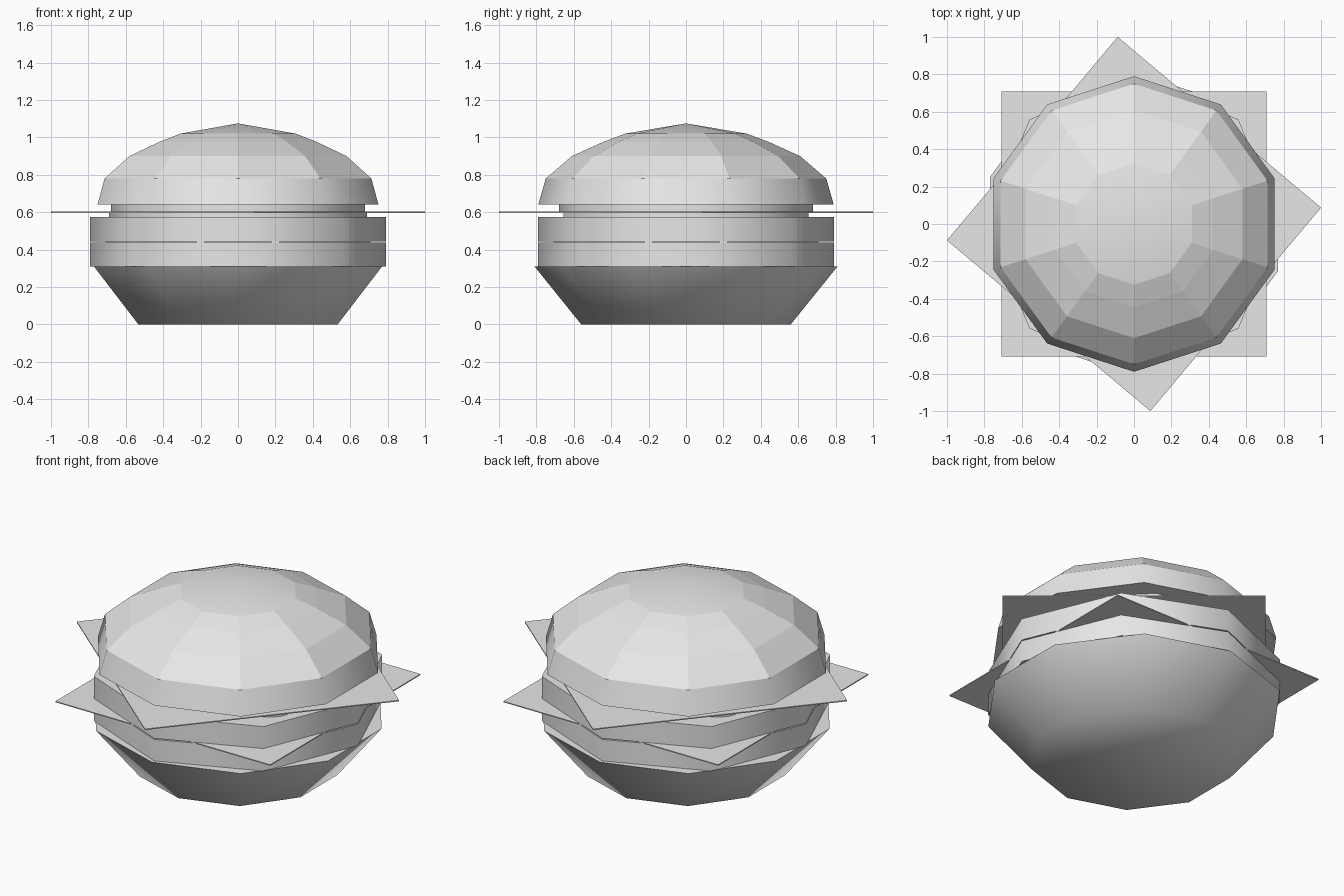
import bpy, bmesh
from math import sin, cos, radians, tau

cube = bpy.data.objects.get("Cube")
if cube:
    bpy.data.objects.remove(cube, do_unlink=True)

grey = bpy.data.materials.new("plain_grey")
grey.use_nodes = True
grey.diffuse_color = (0.8, 0.8, 0.8, 1)
grey.node_tree.nodes["Principled BSDF"].inputs["Base Color"].default_value = (0.8, 0.8, 0.8, 1)


def layer(name, sides, profile, turn=0, smooth=(), soft_rings=()):
    """Stack polygon rings (radius, height); smooth lists the bands shaded round,
    soft_rings the rings whose edges stay soft. A zero radius closes to a point."""
    bm = bmesh.new()
    rings = []
    for r, z in profile:
        if r == 0:
            rings.append([bm.verts.new((0, 0, z))])
        else:
            angles = [radians(turn) + tau * i / sides for i in range(sides)]
            rings.append([bm.verts.new((r * cos(a), r * sin(a), z)) for a in angles])
    for band, (low, high) in enumerate(zip(rings, rings[1:])):
        for i in range(sides):
            j = (i + 1) % sides
            if len(high) == 1:
                face = bm.faces.new((low[i], low[j], high[0]))
            else:
                face = bm.faces.new((low[i], low[j], high[j], high[i]))
            face.smooth = band in smooth
    base = bm.faces.new(rings[0][::-1])
    base.smooth = 0 in soft_rings
    if len(rings[-1]) > 1:
        bm.faces.new(rings[-1])
    # Keep each ring crisp unless it is listed as soft
    for k, ring in enumerate(rings):
        if k in soft_rings or len(ring) == 1:
            continue
        for i in range(sides):
            edge = bm.edges.get((ring[i], ring[(i + 1) % sides]))
            if edge:
                edge.smooth = False
    mesh = bpy.data.meshes.new(name)
    bm.to_mesh(mesh)
    bm.free()
    mesh.materials.append(grey)
    obj = bpy.data.objects.new(name, mesh)
    bpy.context.collection.objects.link(obj)
    return obj


# Bottom bun, rounded underneath
layer("bottom_bun", 10, [(0.56, 0), (0.81, 0.31)], 90, smooth=(0,), soft_rings=(0,))

# Two patties with a square cheese slice between them
layer("lower_patty", 8, [(0.79, 0.31), (0.79, 0.438)], smooth=(0,))
layer("lower_cheese", 4, [(1.0, 0.438), (1.0, 0.444)], 45)
layer("upper_patty", 8, [(0.79, 0.444), (0.79, 0.575)], smooth=(0,))

# Garnish discs around the turned upper slice
layer("lower_garnish", 10, [(0.69, 0.575), (0.69, 0.597)], smooth=(0,))
layer("upper_cheese", 4, [(1.004, 0.597), (1.004, 0.603)], 5)
layer("upper_garnish", 12, [(0.68, 0.603), (0.68, 0.64)], smooth=(0,))

# Top bun: round lip, faceted dome, soft cap
layer("top_bun", 10,
      [(0.79, 0.64), (0.75, 0.78), (0.61, 0.90), (0.445, 0.975), (0.325, 1.02), (0, 1.075)],
      90, smooth=(0, 4))
